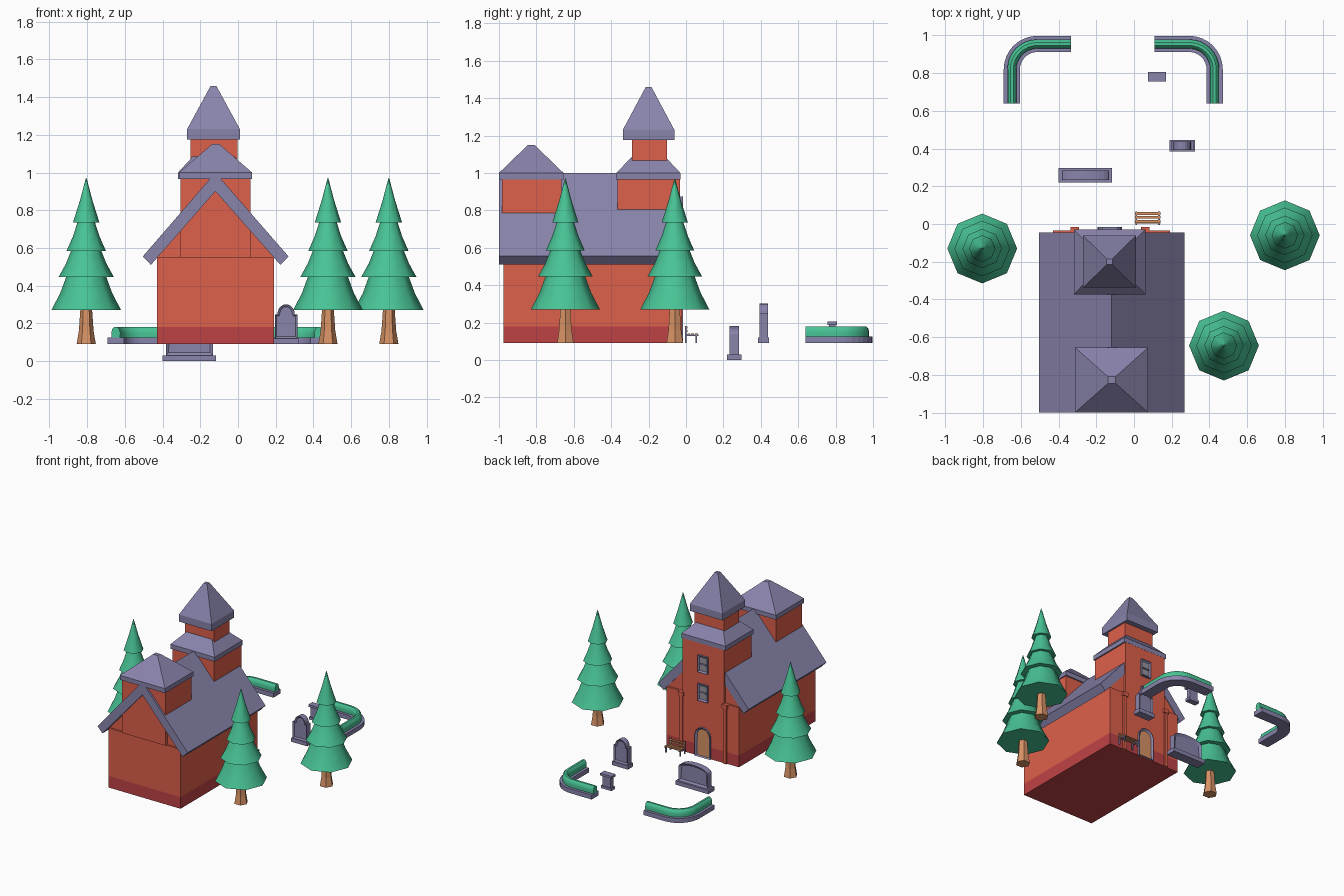
import bpy, bmesh, math

if "Cube" in bpy.data.objects:
    bpy.data.objects.remove(bpy.data.objects["Cube"])

def mat(name, r, g, b):
    m = bpy.data.materials.new(name)
    m.diffuse_color = (r, g, b, 1)
    m.use_nodes = True
    m.node_tree.nodes["Principled BSDF"].inputs["Base Color"].default_value = m.diffuse_color
    return m

RED = mat("red_wall", .73, .115, .07)
DARK = mat("dark_base", .52, .055, .06)
SLATE = mat("slate", .25, .23, .41)
GREEN = mat("leaf", .065, .55, .30)
WOOD = mat("wood", .68, .29, .13)
GLASS = mat("glass", .3, .3, .33)

def finish(name, bm, m, smooth=None):
    bmesh.ops.recalc_face_normals(bm, faces=bm.faces[:])
    me = bpy.data.meshes.new(name)
    bm.to_mesh(me)
    bm.free()
    o = bpy.data.objects.new(name, me)
    bpy.context.collection.objects.link(o)
    me.materials.append(m)
    if smooth:
        bpy.ops.object.select_all(action='DESELECT')
        o.select_set(True)
        bpy.context.view_layer.objects.active = o
        bpy.ops.object.shade_smooth_by_angle(angle=math.radians(smooth))
    return o

def loft(name, rings, m, closed=False, smooth=None):
    """Skin a list of point rings and cap both ends."""
    bm = bmesh.new()
    vs = [[bm.verts.new(p) for p in r] for r in rings]
    n = len(rings[0])
    for a, b in zip(vs, vs[1:]):
        for i in range(n):
            j = (i + 1) % n
            bm.faces.new((a[i], a[j], b[j], b[i]))
    bm.faces.new(vs[0])
    bm.faces.new(vs[-1])
    return finish(name, bm, m, smooth)

def rect(x0, x1, y0, y1, z):
    return [(x0, y0, z), (x1, y0, z), (x1, y1, z), (x0, y1, z)]

def box(name, x0, x1, y0, y1, z0, z1, m):
    return loft(name, [rect(x0, x1, y0, y1, z0), rect(x0, x1, y0, y1, z1)], m)

def prism(name, pts, y0, y1, m, inset=0, depth=0):
    """Extrude an x-z profile along y, optionally recessing both faces."""
    o = loft(name, [[(x, y, z) for x, z in pts] for y in (y0, y1)], m)
    if inset:
        bm = bmesh.new()
        bm.from_mesh(o.data)
        bm.normal_update()
        ends = [f for f in bm.faces if abs(f.normal.y) > .9]
        bmesh.ops.inset_individual(bm, faces=ends, thickness=inset, depth=-depth)
        bm.to_mesh(o.data)
        bm.free()
    return o

def arch(cx, hw, z0, zs, rise, n=10, r=None):
    """Profile with straight sides and an arched top (r: narrower arch on shoulders)."""
    r = r or hw
    top = [(cx + r * math.cos(math.pi * i / n), zs + rise * math.sin(math.pi * i / n))
           for i in range(n + 1)]
    side = [(cx + hw, zs), (cx - hw, zs)] if r < hw else []
    return [(cx - hw, z0), (cx + hw, z0)] + side[:1] + top + side[1:]

# Main hall: plinth, walls, gable, roof
CX = -.12
box("hall_plinth", -.43, .19, -.975, -.035, .09, .18, DARK)
box("hall_walls", -.43, .19, -.975, -.035, .18, .55, RED)
prism("hall_gable", [(-.43, .55), (.19, .55), (CX, .91)], -.96, -.05, RED)
prism("hall_roof", [(-.505, .555), (-.462, .51), (CX, .90), (.225, .51), (.268, .555), (CX, 1.0)],
      -1.0, -.045, SLATE)

# Front turret rising through the roof
box("front_turret_walls", -.305, .067, -.985, -.665, .55, .967, RED)
loft("front_turret_roof", [rect(-.313, .075, -1.0, -.655, .965), rect(-.313, .075, -1.0, -.655, 1.0),
                           rect(-.138, -.098, -.845, -.81, 1.15)], SLATE)

# Bell tower on the +y side
TX, TY = -.13, -.2
box("tower_plinth", -.305, .05, -.365, -.031, .09, .18, DARK)
box("tower_walls", -.305, .05, -.365, -.031, .18, .967, RED)
loft("tower_lower_roof", [rect(-.318, .06, -.373, -.03, .965), rect(-.318, .06, -.373, -.03, 1.0),
                          rect(-.24, -.02, -.29, -.11, 1.085)], SLATE)
box("tower_belfry", -.253, -.003, -.288, -.102, 1.04, 1.18, RED)
loft("tower_top_roof", [rect(TX - .14, TX + .14, TY - .138, TY + .138, 1.175),
                        rect(TX - .14, TX + .14, TY - .138, TY + .138, 1.23),
                        rect(TX - .015, TX + .015, TY - .015, TY + .015, 1.46)], SLATE)

# Pilasters with capitals beside the tower
for x in (-.315, .06):
    box("pilaster", x - .014, x + .014, -.05, -.022, .09, .52, RED)
    box("pilaster_cap", x - .022, x + .022, -.05, -.017, .52, .55, RED)

# Door and windows
prism("door_frame", arch(-.128, .065, .09, .255, .065), -.045, -.017, SLATE, .014, .012)
prism("door", arch(-.128, .05, .092, .255, .05), -.045, -.027, WOOD)
for z in (.59, .81):
    prism("window_frame", [(-.17, z - .065), (-.086, z - .065), (-.086, z + .065), (-.17, z + .065)],
          -.045, -.016, SLATE, .015, .012)
    box("window_glass", -.156, -.1, -.045, -.026, z - .05, z + .05, GLASS)
    box("window_bar", -.156, -.1, -.03, -.019, z - .005, z + .005, SLATE)

# Fir trees: flared trunk and four octagonal tiers
def ring(x, y, z, r, n, off=0):
    return [(x + r * math.cos(off + 2 * math.pi * i / n), y + r * math.sin(off + 2 * math.pi * i / n), z)
            for i in range(n)]

TIERS = [(.27, .185, .45, .105, .138), (.445, .147, .59, .078, .107),
         (.585, .104, .74, .045, .07), (.735, .07, .97, .002, .033)]
for x, y in ((-.805, -.13), (.8, -.06), (.477, -.645)):
    loft("tree_trunk", [ring(x, y, z, r, 6) for z, r in ((.09, .051), (.16, .039), (.29, .03))], WOOD)
    for z0, r0, z1, r1, rm in TIERS:
        loft("tree_tier", [ring(x, y, z0, r0, 8), ring(x, y, (z0 + z1) / 2, rm, 8),
                           ring(x, y, z1, r1, 8)], GREEN, smooth=50)

# Curved hedges on stone kerbs: sweep a section along an L path with a round corner
def sweep(name, section, end_x, cx, side, m, smooth=None):
    R, cy = .135, .82
    path = [(end_x, cy + R, 0, 1)]
    for i in range(9):
        a = math.pi / 2 * i / 8
        path.append((cx + side * R * math.sin(a), cy + R * math.cos(a), side * math.sin(a), math.cos(a)))
    path.append((cx + side * R, .64, side, 0))
    loft(name, [[(px + nx * d, py + ny * d, z) for d, z in section] for px, py, nx, ny in path],
         m, smooth=smooth)

KERB = [(-.043, .09), (.043, .09), (.043, .125), (-.043, .125)]
HEDGE = [(-.022, .12), (.022, .12), (.024, .15), (.019, .17), (.008, .18),
         (-.008, .18), (-.019, .17), (-.024, .15)]
for end_x, cx, side in ((-.335, -.513, -1), (.11, .293, 1)):
    sweep("hedge_kerb", KERB, end_x, cx, side, SLATE)
    sweep("hedge", HEDGE, end_x, cx, side, GREEN, 40)

# Wide memorial stone
box("wide_stone_base", -.4, -.117, .22, .298, 0, .03, SLATE)
prism("wide_stone", arch(-.258, .125, .03, .14, .042), .233, .283, SLATE, .02, .012)

# Shouldered memorial stone
box("tall_stone_base", .187, .323, .385, .445, .09, .12, SLATE)
prism("tall_stone", arch(.255, .06, .12, .248, .053, r=.046), .392, .438, SLATE, .013, .01)

# Small post stone
for name, w, d, z0, z1 in (("post_base", .045, .022, .09, .11), ("post_shaft", .035, .017, .11, .19),
                           ("post_cap", .049, .025, .188, .205)):
    box(name, .122 - w, .122 + w, .782 - d, .782 + d, z0, z1, SLATE)

# Bench: two metal side frames with wooden slats
for x in (.012, .133):
    box("bench_back_post", x - .005, x + .005, -.006, .003, .09, .182, SLATE)
    box("bench_front_leg", x - .005, x + .005, .05, .058, .09, .135, SLATE)
    box("bench_rail", x - .005, x + .005, -.002, .066, .128, .135, SLATE)
for y in (.014, .035, .056):
    box("bench_seat_slat", .005, .14, y - .007, y + .007, .135, .141, WOOD)
for z in (.155, .174):
    box("bench_back_slat", .005, .14, .002, .007, z - .006, z + .006, WOOD)
